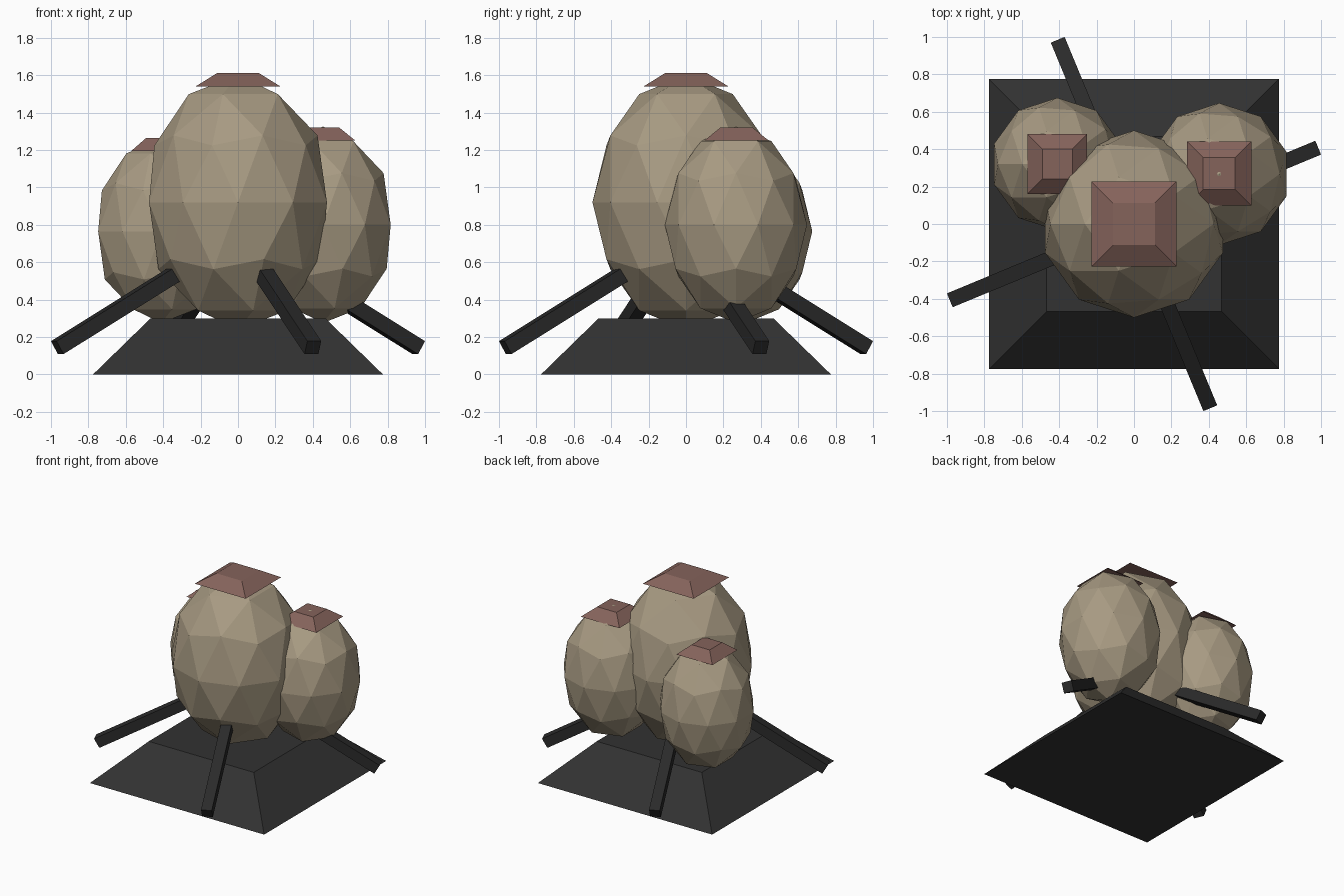
import bpy, math
from mathutils import Matrix, Vector

if "Cube" in bpy.data.objects:
    bpy.data.objects.remove(bpy.data.objects["Cube"])


def material(name, rgb):
    m = bpy.data.materials.new(name)
    m.diffuse_color = (*rgb, 1)
    m.use_nodes = True
    m.node_tree.nodes["Principled BSDF"].inputs["Base Color"].default_value = m.diffuse_color
    return m


SHELL = material("tan shell", (0.39, 0.325, 0.225))
CAP = material("dusty red", (0.235, 0.125, 0.105))
DARK = material("charcoal", (0.032, 0.032, 0.032))
STRUT = material("dark charcoal", (0.023, 0.023, 0.023))


def finish(name, mat):
    ob = bpy.context.object
    ob.name = name
    ob.data.materials.append(mat)
    return ob


def frustum(name, x, y, z, half_bottom, half_top, height, mat):
    """Square frustum standing on height z, sides along the axes."""
    bpy.ops.mesh.primitive_cone_add(
        vertices=4, radius1=half_bottom * math.sqrt(2),
        radius2=half_top * math.sqrt(2), depth=height)
    ob = finish(name, mat)
    ob.data.transform(Matrix.Rotation(math.pi / 4, 4, 'Z'))
    ob.location = (x, y, z + height / 2)


def pod(name, x, y, z, radius, half_height):
    """Faceted egg."""
    bpy.ops.mesh.primitive_ico_sphere_add(subdivisions=2, radius=1)
    ob = finish(name, SHELL)
    ob.scale = (radius, radius, half_height)
    ob.rotation_euler.z = math.pi
    ob.location = (x, y, z)


# sloping base
frustum("base", 0, 0, 0, 0.775, 0.467, 0.30, DARK)

# pods with their square caps
pod("main_pod", 0, 0, 0.92, 0.50, 0.68)
frustum("main_cap", 0, 0, 1.54, 0.226, 0.113, 0.07, CAP)
pod("left_pod", -0.41, 0.32, 0.765, 0.355, 0.49)
frustum("left_cap", -0.41, 0.32, 1.195, 0.16, 0.08, 0.07, CAP)
pod("right_pod", 0.455, 0.267, 0.80, 0.38, 0.525)
frustum("right_cap", 0.455, 0.27, 1.25, 0.172, 0.086, 0.07, CAP)

# four struts splaying out and down
TILT, LENGTH = math.radians(30), 0.80
for i in range(4):
    angle = math.radians(22.5 + 90 * i)
    bpy.ops.mesh.primitive_cube_add(size=1)
    ob = finish(f"strut_{i + 1}", STRUT)
    ob.scale = (LENGTH, 0.08, 0.08)
    ob.rotation_euler = (0, TILT, angle)
    r = 1.046 - LENGTH / 2 * math.cos(TILT)
    z = 0.143 + LENGTH / 2 * math.sin(TILT)
    ob.location = Vector((r * math.cos(angle), r * math.sin(angle), z))
